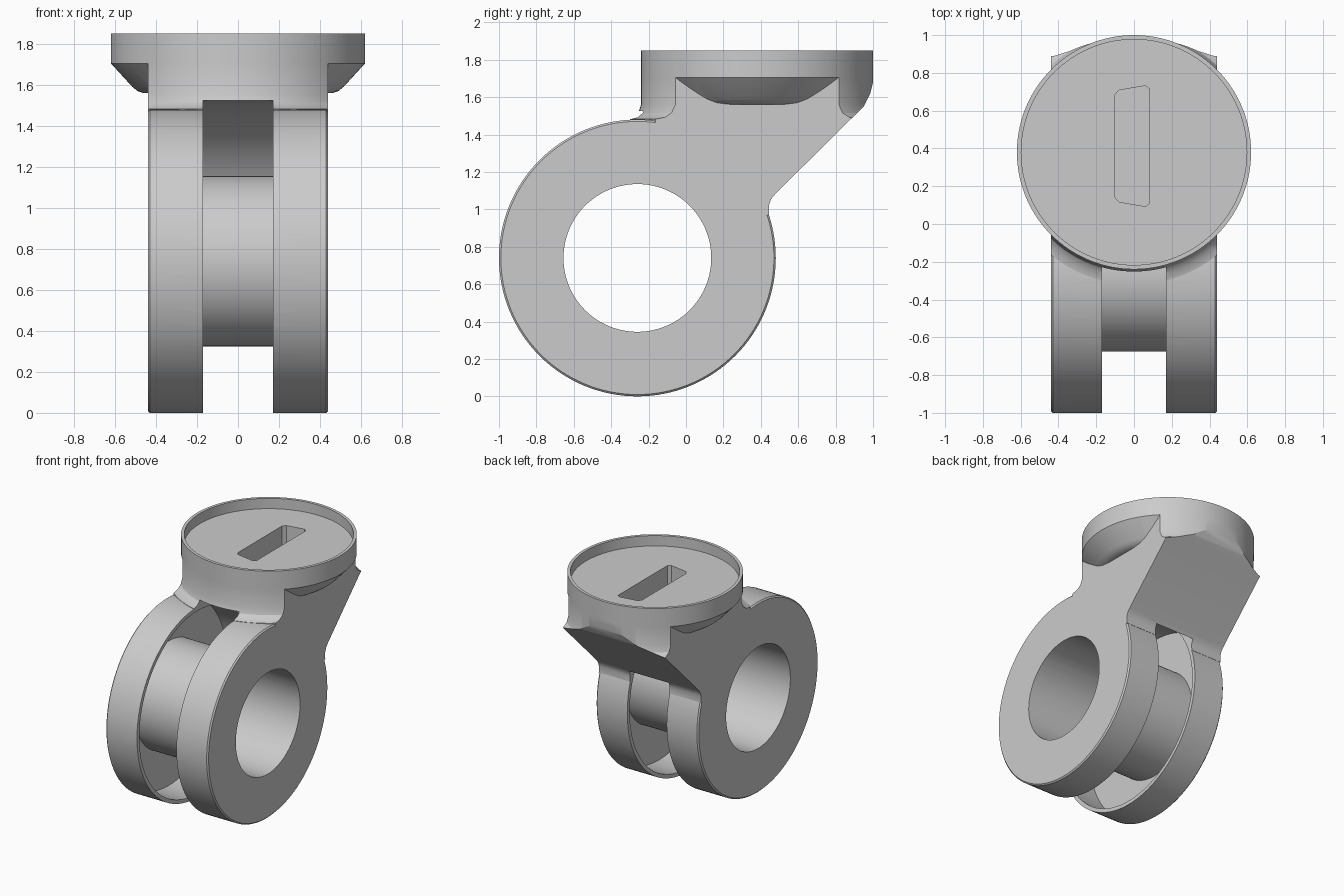
import bpy, bmesh
from math import cos, sin, pi
from mathutils import Vector

if "Cube" in bpy.data.objects:
    bpy.data.objects.remove(bpy.data.objects["Cube"])

grey = bpy.data.materials.new("plain grey")
grey.use_nodes = True
GREY = (0.6, 0.6, 0.6, 1)
grey.diffuse_color = GREY
grey.node_tree.nodes["Principled BSDF"].inputs["Base Color"].default_value = GREY

SEG = 128
W = 0.44                           # half width of the body
RING = Vector((0, -0.26, 0.74))    # centre of the ring
CUP = Vector((0, 0.38, 0))         # centre line of the round cup


def finish(name, bm):
    bmesh.ops.remove_doubles(bm, verts=bm.verts, dist=1e-5)
    bmesh.ops.recalc_face_normals(bm, faces=bm.faces)
    mesh = bpy.data.meshes.new(name)
    bm.to_mesh(mesh)
    bm.free()
    mesh.materials.append(grey)
    obj = bpy.data.objects.new(name, mesh)
    bpy.context.collection.objects.link(obj)
    return obj


def lathe(name, profile, centre, axis):
    """Turn a closed (radius, height) profile around the x or z axis."""
    bm = bmesh.new()
    loops = []
    for i in range(SEG):
        c, s = cos(2 * pi * i / SEG), sin(2 * pi * i / SEG)
        loops.append([bm.verts.new(centre + (Vector((h, r * c, r * s)) if axis == "x"
                                             else Vector((r * c, r * s, h))))
                      for r, h in profile])
    n = len(profile)
    for i in range(SEG):
        a, b = loops[i], loops[(i + 1) % SEG]
        for j in range(n):
            if profile[j][0] == 0 and profile[(j + 1) % n][0] == 0:
                continue
            k = (j + 1) % n
            bm.faces.new((a[j], a[k], b[k], b[j]))
    return finish(name, bm)


def prism(name, points, offset):
    """Extrude a polygon of 3D points along an offset."""
    bm = bmesh.new()
    face = bm.faces.new([bm.verts.new(p) for p in points])
    new = bmesh.ops.extrude_face_region(bm, geom=[face])["geom"]
    verts = [v for v in new if isinstance(v, bmesh.types.BMVert)]
    bmesh.ops.translate(bm, verts=verts, vec=offset)
    return finish(name, bm)


def combine(obj, other, operation):
    mod = obj.modifiers.new("combine", "BOOLEAN")
    mod.operation, mod.object, mod.solver = operation, other, "EXACT"
    graph = bpy.context.evaluated_depsgraph_get()
    mesh = bpy.data.meshes.new_from_object(obj.evaluated_get(graph))
    obj.modifiers.clear()
    obj.data = mesh
    bpy.data.objects.remove(other)


# Ring body with a softened outer edge
E = 0.01
body = lathe("hinge_bracket", [(0, -W), (0.74 - E, -W), (0.74, E - W),
                               (0.74, W - E), (0.74 - E, W), (0, W)], RING, "x")

# Neck: a flared column trimmed to the sloping side outline
neck = lathe("neck", [(0, 0.8), (0.70, 0.8), (0.70, 1.482), (0.66, 1.492), (0.635, 1.515),
                      (0.62, 1.56), (0.62, 1.8), (0, 1.8)], CUP, "z")
outline = [(-0.35, 1.3), (-0.35, 1.78), (1.05, 1.78), (1.0, 1.68), (0.985, 1.62),
           (0.95, 1.55), (0.48, 1.085), (0.455, 1.055), (0.443, 1.02), (0.445, 0.97), (0.2, 0.95)]
trim = prism("neck_trim", [(-W, y, z) for y, z in outline], (2 * W, 0, 0))
combine(neck, trim, "INTERSECT")
combine(body, neck, "UNION")

# Round cup with a tapered underside
cup = lathe("cup", [(0, 1.56), (0.46, 1.56), (0.49, 1.57), (0.515, 1.59), (0.62, 1.705),
                    (0.62, 1.85), (0, 1.85)], CUP, "z")
combine(body, cup, "UNION")

# Shallow recess in the top and the slanted key pocket
recess = lathe("recess", [(0, 1.77), (0.597, 1.77), (0.597, 1.95), (0, 1.95)], CUP, "z")
combine(body, recess, "DIFFERENCE")
key = [(-0.10, 0.14), (-0.08, 0.117), (0.06, 0.093), (0.083, 0.11),
       (0.083, 0.715), (0.06, 0.732), (-0.08, 0.708), (-0.10, 0.685)]
pocket = prism("pocket", [(x, y, 1.45) for x, y in key], (0, 0, 0.4))
combine(body, pocket, "DIFFERENCE")

# Open slot between the cheeks, hollow cheeks, and the bore through the hub
HUB = 0.415
hollow = lathe("hollow", [(HUB, -0.41), (0.71, -0.41), (0.71, -0.17), (0.785, -0.17),
                          (0.785, 0.17), (0.71, 0.17), (0.71, 0.41), (HUB, 0.41)], RING, "x")
combine(body, hollow, "DIFFERENCE")
bore = lathe("bore", [(0, -0.6), (0.395, -0.6), (0.395, 0.6), (0, 0.6)], RING, "x")
combine(body, bore, "DIFFERENCE")

bpy.ops.object.select_all(action="DESELECT")
body.select_set(True)
bpy.context.view_layer.objects.active = body
bpy.ops.object.shade_smooth_by_angle(angle=0.5)
